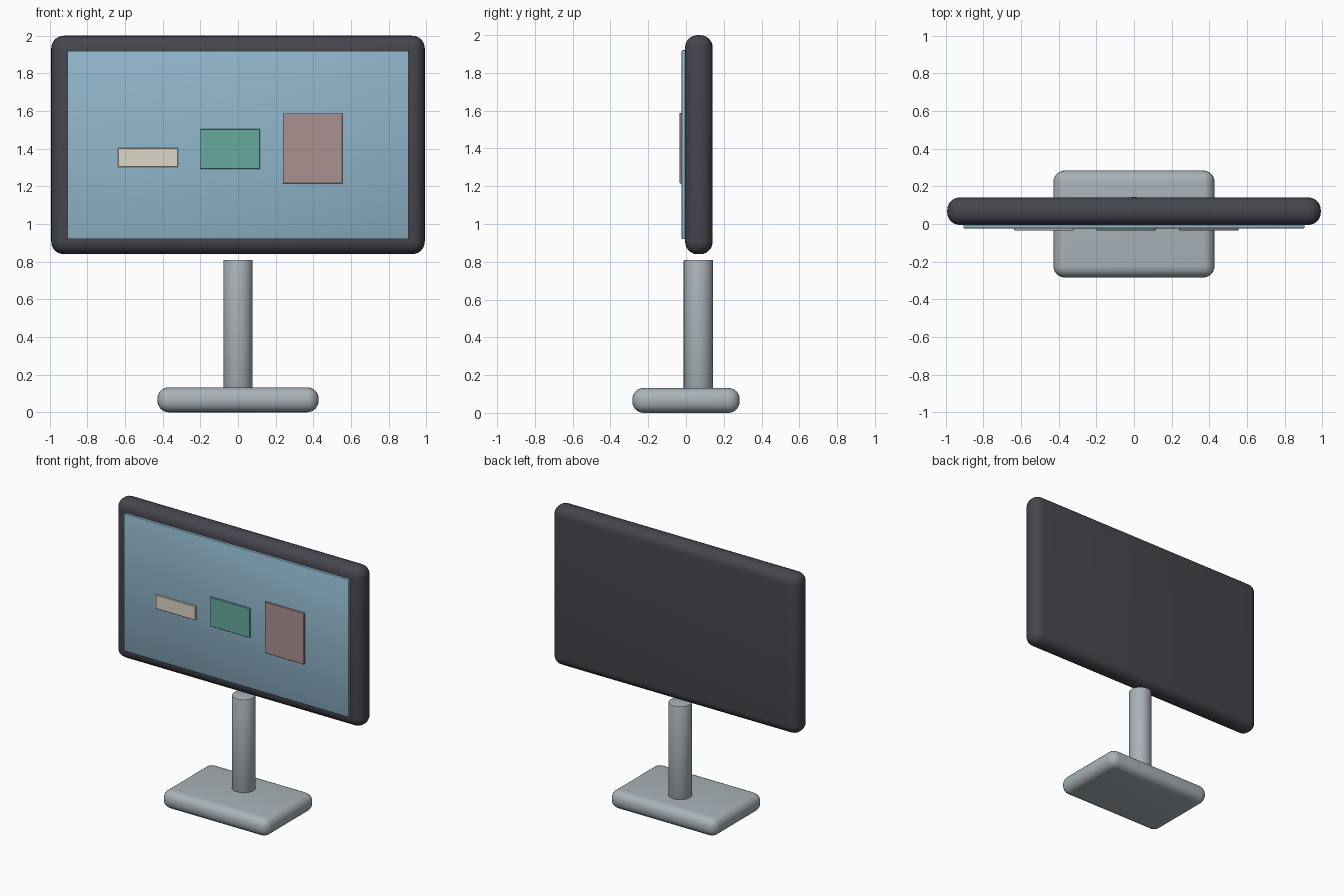
import bpy
import math

if "Cube" in bpy.data.objects:
    bpy.data.objects.remove(bpy.data.objects["Cube"])


def paint(ob, color):
    mat = bpy.data.materials.new(ob.name + "_colour")
    mat.diffuse_color = (*color, 1)
    mat.use_nodes = True
    mat.node_tree.nodes["Principled BSDF"].inputs["Base Color"].default_value = mat.diffuse_color
    ob.data.materials.append(mat)


def finish(ob, name, bevel, segments, color):
    ob.name = name
    bpy.ops.object.transform_apply(location=False, rotation=False, scale=True)
    if bevel:
        mod = ob.modifiers.new("rounded_edges", 'BEVEL')
        mod.width = bevel
        mod.segments = segments
        mod.limit_method = 'ANGLE'
        mod.angle_limit = math.radians(40)
        bpy.ops.object.modifier_apply(modifier=mod.name)
    bpy.ops.object.shade_smooth_by_angle(angle=math.radians(35))
    if color:
        paint(ob, color)


def box(name, x, y, z, bevel=0, segments=1, color=None):
    """Box spanning the (min, max) ranges x, y, z."""
    spans = (x, y, z)
    bpy.ops.mesh.primitive_cube_add(size=1, location=[(a + b) / 2 for a, b in spans])
    ob = bpy.context.object
    ob.scale = [b - a for a, b in spans]
    finish(ob, name, bevel, segments, color)


METAL = (0.40, 0.45, 0.48)

# Stand: rounded foot and round post
box("base", (-0.428, 0.428), (-0.284, 0.284), (0, 0.132), 0.06, 6, METAL)
bpy.ops.mesh.primitive_cylinder_add(vertices=48, radius=0.078, depth=0.69,
                                    location=(0, 0.066, 0.465))
finish(bpy.context.object, "post", 0.006, 2, METAL)

# Display housing and screen
box("housing", (-0.992, 0.992), (-0.005, 0.141), (0.84, 2.0), 0.066, 6, (0.06, 0.06, 0.075))
box("screen", (-0.906, 0.906), (-0.023, 0.003), (0.92, 1.92), 0.005, 2, (0.28, 0.47, 0.60))

# Flat tiles shown on the screen: left edge, bottom, top, colour
tiles = {
    "cream_tile": (-0.637, 1.303, 1.404, (0.72, 0.68, 0.57)),
    "green_tile": (-0.200, 1.292, 1.505, (0.13, 0.40, 0.34)),
    "red_tile": (0.238, 1.215, 1.588, (0.40, 0.29, 0.28)),
}
for name, (left, low, high, color) in tiles.items():
    box(name, (left, left + 0.317), (-0.034, -0.021), (low, high), 0.002, 1, color)
